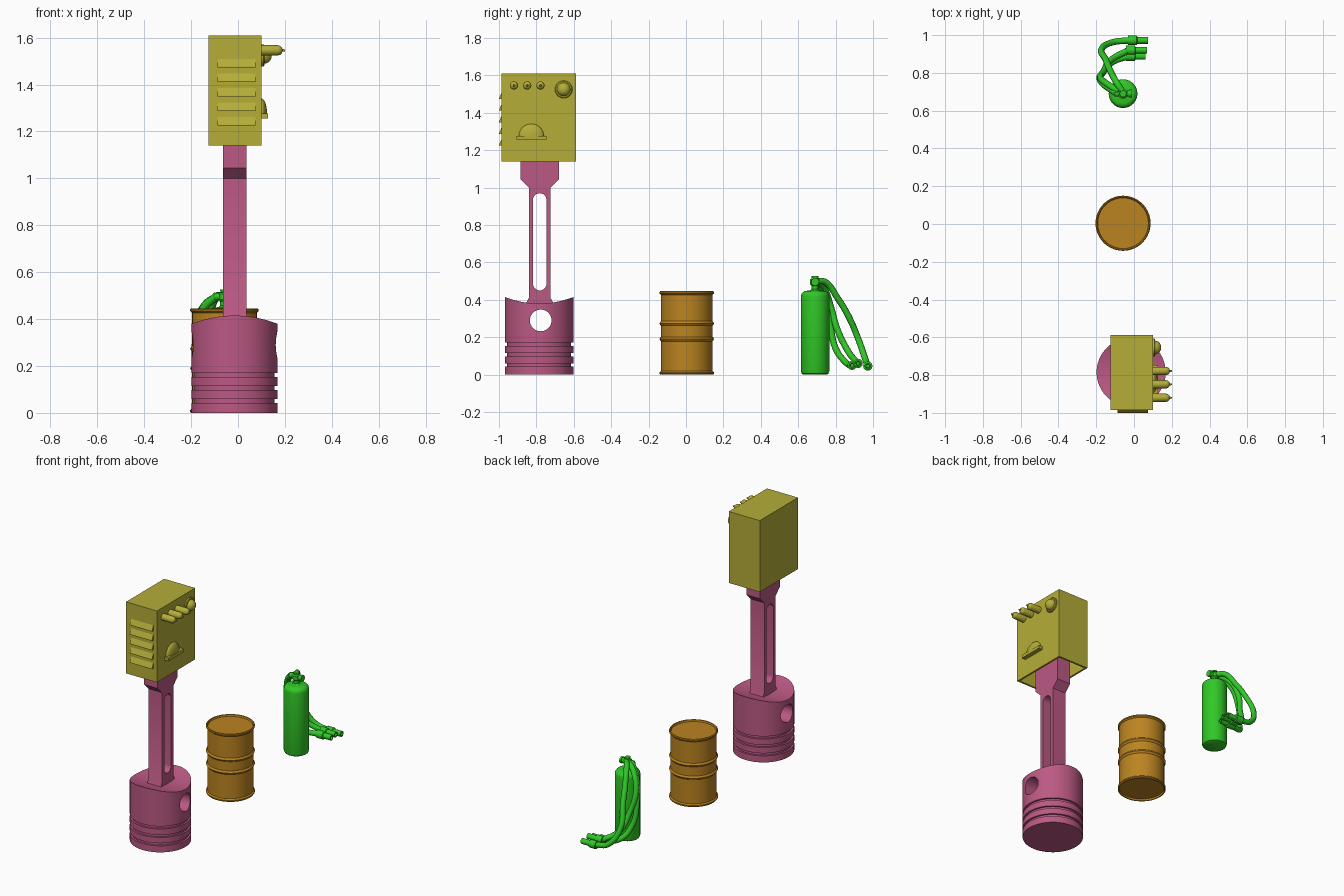
import bpy, bmesh
from math import pi, sin, cos, radians
from mathutils import Matrix, Vector

if "Cube" in bpy.data.objects:
    bpy.data.objects.remove(bpy.data.objects["Cube"])


def material(name, rgb):
    m = bpy.data.materials.new(name)
    m.diffuse_color = (*rgb, 1)
    m.use_nodes = True
    m.node_tree.nodes["Principled BSDF"].inputs["Base Color"].default_value = m.diffuse_color
    return m


PINK = material("pink", (0.50, 0.10, 0.23))
OLIVE = material("olive", (0.46, 0.42, 0.04))
ORANGE = material("orange", (0.50, 0.23, 0.015))
GREEN = material("green", (0.03, 0.58, 0.02))


def finish(bm, name, mat, smooth=True):
    bmesh.ops.recalc_face_normals(bm, faces=bm.faces[:])
    me = bpy.data.meshes.new(name)
    bm.to_mesh(me)
    bm.free()
    ob = bpy.data.objects.new(name, me)
    bpy.context.collection.objects.link(ob)
    if mat:
        me.materials.append(mat)
    if smooth:
        shade(ob)
    return ob


def activate(ob):
    bpy.ops.object.select_all(action='DESELECT')
    ob.select_set(True)
    bpy.context.view_layer.objects.active = ob


def shade(ob):
    activate(ob)
    bpy.ops.object.shade_smooth_by_angle(angle=radians(32))


def lathe(name, profile, loc, mat, segs=48, along_x=False, warp=None):
    """Spin (radius, height) points; radius 0 ends become poles."""
    bm = bmesh.new()
    rings = []
    for r, h in profile:
        n = segs if r > 0 else 1
        rings.append([bm.verts.new((r * cos(2 * pi * i / n), r * sin(2 * pi * i / n), h))
                      for i in range(n)])
    for a, b in zip(rings, rings[1:]):
        for i in range(segs):
            j = (i + 1) % segs
            quad = [a[i % len(a)], a[j % len(a)], b[j % len(b)], b[i % len(b)]]
            bm.faces.new(list(dict.fromkeys(quad)))
    if warp:
        for v in bm.verts:
            v.co.z = warp(v.co)
    if along_x:
        bm.transform(Matrix.Rotation(pi / 2, 4, 'Y'))
    bm.transform(Matrix.Translation(loc))
    return finish(bm, name, mat)


def prism(name, pts, x0, x1, mat):
    """Extrude a (y, z) outline from x0 to x1."""
    bm = bmesh.new()
    f = bm.faces.new([bm.verts.new((x0, y, z)) for y, z in pts])
    ext = bmesh.ops.extrude_face_region(bm, geom=[f])
    vs = [g for g in ext["geom"] if isinstance(g, bmesh.types.BMVert)]
    bmesh.ops.translate(bm, verts=vs, vec=(x1 - x0, 0, 0))
    return finish(bm, name, mat, smooth=False)


def cut(ob, cutter):
    cutter.hide_render = True
    mod = ob.modifiers.new("cut", 'BOOLEAN')
    mod.operation, mod.solver, mod.object = 'DIFFERENCE', 'EXACT', cutter
    activate(ob)
    bpy.ops.object.modifier_apply(modifier=mod.name)
    bpy.data.objects.remove(cutter)
    shade(ob)


# piston: ring grooves low down, saddle-shaped top, pin hole through it
PX, PY, PR = -0.015, -0.785, 0.183
prof = [(0, 0), (PR, 0)]
for z in (0.043, 0.098, 0.154):
    prof += [(PR, z), (PR - 0.012, z), (PR - 0.012, z + 0.017), (PR, z + 0.017)]
prof += [(PR, 0.38)] + [(PR * k / 8, 0.38) for k in range(7, -1, -1)]
piston = lathe("piston", prof, (PX, PY, 0), PINK, 64,
               warp=lambda c: c.z + 0.035 * (c.y / PR) ** 2 if c.z > 0.37 else c.z)
cut(piston, lathe("pin_hole_cutter", [(0, -0.4), (0.058, -0.4), (0.058, 0.4), (0, 0.4)],
                  (PX, PY + 0.008, 0.29), None, 40, True))

# connecting rod with long slot
half = [(0.075, 0.36), (0.072, 0.385), (0.058, 0.41), (0.058, 1.0), (0.104, 1.045), (0.104, 1.2)]
RY = -0.782
rod = prism("connecting_rod", [(RY + y, z) for y, z in half] +
            [(RY - y, z) for y, z in reversed(half)], -0.063, 0.036, PINK)
slot = [(RY + 0.036 * cos(a), z + 0.036 * sin(a)) for z, s in ((0.934, 0), (0.486, pi))
        for a in [s + pi * i / 12 for i in range(13)]]
cut(rod, prism("slot_cutter", slot, -0.3, 0.3, None))

# cabinet: box hollow from below
bm = bmesh.new()
bmesh.ops.create_cube(bm, size=1)
for v in bm.verts:
    v.co = Vector((-0.0125 + v.co.x * 0.225, -0.787 + v.co.y * 0.397, 1.375 + v.co.z * 0.47))
bm.normal_update()
bottom = min(bm.faces, key=lambda f: f.calc_center_median().z)
bmesh.ops.inset_region(bm, faces=[bottom], thickness=0.018)
inner = bmesh.ops.extrude_face_region(bm, geom=[bottom])
bmesh.ops.translate(bm, vec=(0, 0, 0.43),
                    verts=[g for g in inner["geom"] if isinstance(g, bmesh.types.BMVert)])
if bottom.is_valid:
    bmesh.ops.delete(bm, geom=[bottom], context='FACES_ONLY')
finish(bm, "cabinet", OLIVE, smooth=False)

# front louvres
for i in range(5):
    z = 1.225 + i * 0.062
    prism(f"louvre_{i + 1}", [(-0.98, z), (-1.0, z), (-1.0, z + 0.004), (-0.98, z + 0.048)],
          -0.088, 0.074, OLIVE)

# side pegs
for i in range(3):
    lathe(f"peg_{i + 1}", [(0, -0.01), (0.022, -0.01), (0.022, 0.07), (0.019, 0.08), (0.012, 0.087),
                           (0.006, 0.089), (0.004, 0.1), (0, 0.101)],
          (0.1, -0.92 + i * 0.071, 1.546), OLIVE, 20, True)

# round lamp with collar
dome = [(0.036 * cos(pi / 2 * k / 8), 0.012 + 0.032 * sin(pi / 2 * k / 8)) for k in range(8)]
lathe("lamp", [(0, -0.01), (0.047, -0.01), (0.047, 0.008), (0.043, 0.012)] + dome + [(0, 0.044)],
      (0.1, -0.654, 1.525), OLIVE, 32, True)

# scoop handle: quarter dome above a lip
bm = bmesh.new()
bmesh.ops.create_uvsphere(bm, u_segments=32, v_segments=16, radius=1)
for axis in ((0, 0, -1), (-1, 0, 0)):
    cutres = bmesh.ops.bisect_plane(bm, geom=bm.verts[:] + bm.edges[:] + bm.faces[:], dist=1e-5,
                                    plane_co=(0, 0, 0), plane_no=axis, clear_outer=True)
bmesh.ops.holes_fill(bm, edges=[e for e in bm.edges if e.is_boundary])
bm.transform(Matrix.Translation((0.1, -0.827, 1.275)) @ Matrix.Diagonal((0.024, 0.067, 0.066, 1)))
finish(bm, "scoop_handle", OLIVE)
prism("scoop_lip", [(-0.906, 1.256), (-0.746, 1.256), (-0.746, 1.277), (-0.906, 1.277)],
      0.095, 0.128, OLIVE)

# drum with rims and two ribs
B, R = 0.138, 0.146
prof = [(0, 0.012), (0.134, 0.012), (0.137, 0.002), (0.142, 0), (R, 0.005), (R, 0.012), (B, 0.019)]
for z in (0.19, 0.274):
    prof += [(B, z - 0.012), (R - 0.003, z - 0.006), (R, z), (R - 0.003, z + 0.006), (B, z + 0.012)]
prof += [(B, 0.427), (R, 0.434), (R, 0.441), (0.142, 0.446), (0.137, 0.444), (0.134, 0.434), (0, 0.434)]
lathe("drum", prof, (-0.058, 0.004, 0), ORANGE, 40)

# gas bottle
EX, EY = -0.058, 0.69
prof = [(0, 0), (0.062, 0), (0.071, 0.005), (0.076, 0.018), (0.076, 0.418)]
prof += [(0.046 + 0.03 * cos(a), 0.418 + 0.03 * sin(a)) for a in [pi / 2 * k / 6 for k in range(1, 7)]]
prof += [(0.024, 0.452), (0.018, 0.458), (0.018, 0.485), (0, 0.485)]
lathe("bottle", prof, (EX, EY, 0), GREEN, 40)

# valve head, knob and side outlet
lathe("valve_head", [(0, 0.475), (0.019, 0.475), (0.026, 0.483), (0.026, 0.508), (0.019, 0.514),
                     (0.012, 0.514), (0.012, 0.517), (0.018, 0.518), (0.018, 0.527), (0, 0.527)],
      (EX, EY, 0), GREEN, 16)
lathe("valve_outlet", [(0, -0.045), (0.016, -0.045), (0.016, 0.035), (0.021, 0.035),
                       (0.021, 0.047), (0, 0.047)], (EX, EY, 0.496), GREEN, 16, True)

# hoses, each ending in a nozzle lying along x
paths = [
    [(-.09, .69, .50), (-.15, .73, .44), (-.18, .765, .31), (-.165, .80, .14), (-.11, .86, .06), (-.03, .888, .05)],
    [(-.08, .70, .50), (-.14, .74, .46), (-.178, .775, .36), (-.16, .81, .24), (-.12, .87, .12), (-.03, .92, .06)],
    [(-.06, .70, .50), (-.09, .745, .495), (-.125, .81, .41), (-.15, .87, .31), (-.172, .925, .18),
     (-.11, .963, .07), (-.02, .972, .046)]]
for i, (pts, tip) in enumerate(zip(paths, (0.06, 0.068, 0.075)), 1):
    cu = bpy.data.curves.new(f"hose_{i}", 'CURVE')
    cu.dimensions, cu.bevel_depth, cu.bevel_resolution = '3D', 0.017, 3
    cu.resolution_u, cu.use_fill_caps = 8, True
    sp = cu.splines.new('BEZIER')
    sp.bezier_points.add(len(pts) - 1)
    for bp, p in zip(sp.bezier_points, pts):
        bp.co = p
        bp.handle_left_type = bp.handle_right_type = 'AUTO'
    cu.materials.append(GREEN)
    bpy.context.collection.objects.link(bpy.data.objects.new(f"hose_{i}", cu))
    x, y, z = pts[-1]
    lathe(f"nozzle_{i}", [(0, -0.012), (0.025, -0.012), (0.025, 0.034), (0.018, 0.038),
                          (0.018, tip - x), (0.011, tip - x), (0.009, tip - x - 0.03),
                          (0, tip - x - 0.03)], (x, y, z), GREEN, 12, True)
